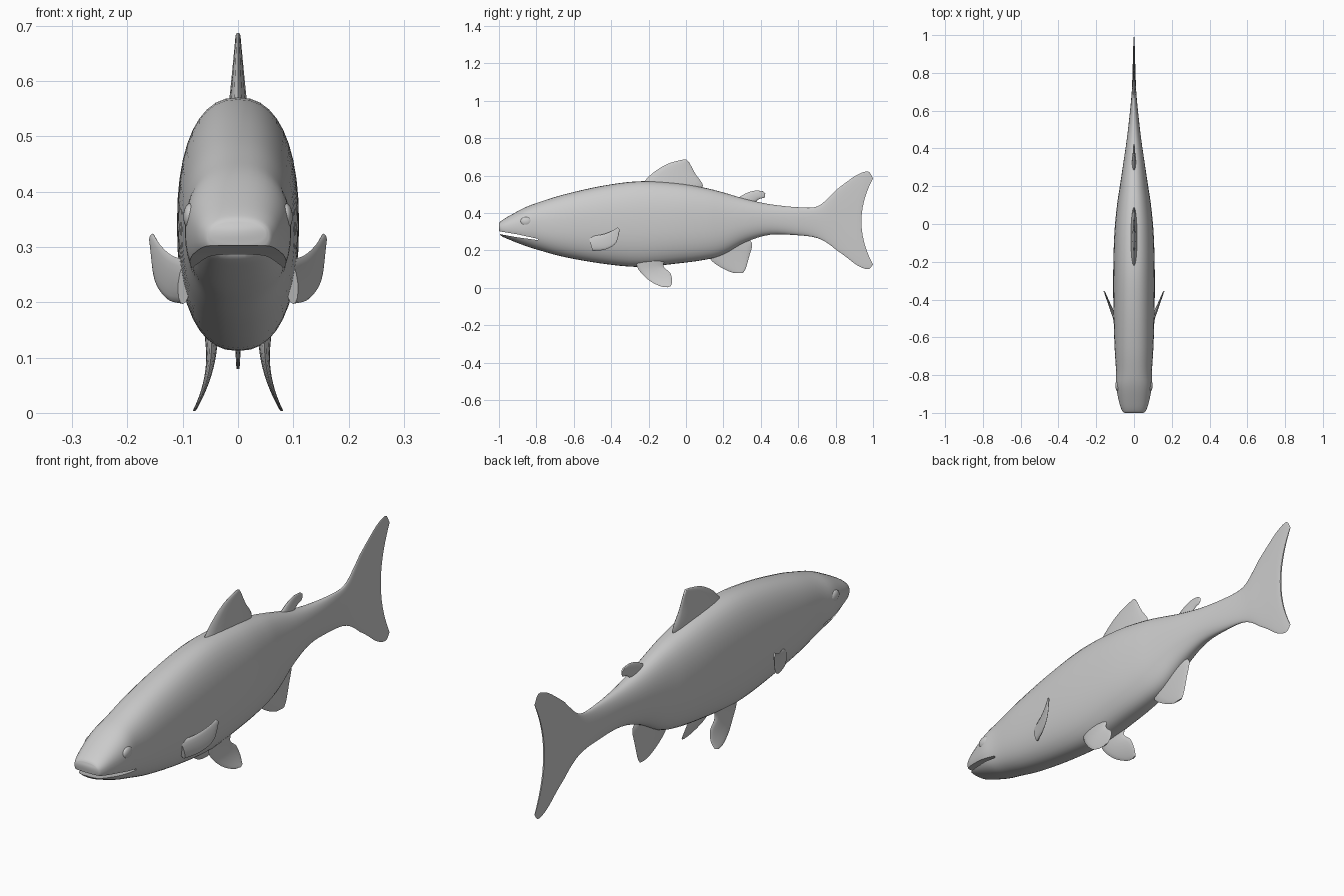
import bpy, bmesh
from math import sin, cos, pi
from mathutils import Vector

if "Cube" in bpy.data.objects:
    bpy.data.objects.remove(bpy.data.objects["Cube"])

grey = bpy.data.materials.new("plain grey")
grey.use_nodes = True
colour = (0.6, 0.6, 0.6, 1)
grey.diffuse_color = colour
grey.node_tree.nodes["Principled BSDF"].inputs["Base Color"].default_value = colour


def spline(points, steps):
    """Smooth curve through all the points, in any number of dimensions."""
    pts = [Vector(p) for p in points]
    pts = [2 * pts[0] - pts[1]] + pts + [2 * pts[-1] - pts[-2]]
    curve = []
    for a, b, c, d in zip(pts, pts[1:], pts[2:], pts[3:]):
        for k in range(steps):
            t = k / steps
            curve.append(b + (c - a) * t / 2
                         + (2 * a - 5 * b + 4 * c - d) * t * t / 2
                         + (3 * b - a - 3 * c + d) * t ** 3 / 2)
    return curve + [pts[-2]]


def loft(name, rings):
    """Skin closed rings; each cap is a strip of quads joining its two sides."""
    bm = bmesh.new()
    rows = [[bm.verts.new(p) for p in ring] for ring in rings]
    n = len(rows[0])
    for a, b in zip(rows, rows[1:]):
        for i in range(n):
            j = (i + 1) % n
            bm.faces.new((a[i], a[j], b[j], b[i]))
    for row in (rows[0], rows[-1]):
        for i in range(n // 2):
            corners = [row[i], row[i + 1], row[n - i - 1], row[(n - i) % n]]
            bm.faces.new(list(dict.fromkeys(corners)))
    bmesh.ops.recalc_face_normals(bm, faces=bm.faces)
    mesh = bpy.data.meshes.new(name)
    bm.to_mesh(mesh)
    bm.free()
    obj = bpy.data.objects.new(name, mesh)
    bpy.context.collection.objects.link(obj)
    mesh.materials.append(grey)
    return obj


def activate(obj):
    bpy.ops.object.select_all(action="DESELECT")
    obj.select_set(True)
    bpy.context.view_layer.objects.active = obj


def smooth(obj, angle=0.8):
    activate(obj)
    bpy.ops.object.shade_smooth_by_angle(angle=angle)


def mirror(obj):
    obj.modifiers.new("both sides", "MIRROR").use_axis = (True, False, False)


def fin(name, lead, trail, root, tip, side=lambda y, z: 0):
    """Lens-shaped sections between a leading and a trailing edge (y, z)."""
    front, back = spline(lead, 5), spline(trail, 5)
    rings = []
    for k, (a, b) in enumerate(zip(front, back)):
        t = k / (len(front) - 1)
        thick = tip + (root - tip) * (1 - t) ** 2
        ring = []
        for i in range(16):
            angle = 2 * pi * i / 16
            y, z = a.lerp(b, (1 - cos(angle)) / 2)
            ring.append((side(y, z) + thick * sin(angle), y, z))
        rings.append(ring)
    obj = loft(name, rings)
    smooth(obj)
    return obj


# Body and tail in one skin: length position, top, bottom, half width
stations = [
    (-1, .345, .305, .05), (-.99, .357, .28, .062), (-.95, .382, .26, .077),
    (-.86, .43, .225, .095), (-.78, .46, .2, .095), (-.65, .5, .165, .103),
    (-.45, .545, .13, .109), (-.25, .57, .112, .11), (-.05, .56, .13, .104),
    (.1, .535, .15, .09), (.2, .51, .178, .075), (.32, .475, .245, .057),
    (.45, .447, .284, .038), (.6, .431, .281, .021), (.7, .435, .267, .012),
    (.77, .49, .23, .009), (.83, .555, .175, .007), (.88, .605, .12, .006),
    (.92, .622, .1, .005), (.938, .585, .125, .003),
]
rings = []
for y, top, bottom, width in spline(stations, 4):
    power = 2 / (2.35 - 0.3 * max(0, y))
    sweep = 0.062 * max(0, (y - 0.8) / 0.138)
    ring = []
    for i in range(40):
        angle = 2 * pi * i / 40
        s, c = sin(angle), cos(angle)
        x = width * abs(s) ** power * (1 if s > 0 else -1)
        h = abs(c) ** power * (1 if c > 0 else -1)
        ring.append((x, y + sweep * h * h, (top + bottom) / 2 + h * (top - bottom) / 2))
    rings.append(ring)
body = loft("body_and_tail", rings)

# Mouth slit cut through the snout
slit = [(-1.1, .32), (-1, .303), (-.9, .286), (-.79, .262),
        (-.79, .255), (-.9, .27), (-1, .288), (-1.1, .3)]
cutter = loft("mouth_cutter", [[(x, y, z) for y, z in slit] for x in (-.2, .2)])
cut = body.modifiers.new("mouth", "BOOLEAN")
cut.operation, cut.object, cut.solver = "DIFFERENCE", cutter, "EXACT"
activate(body)
bpy.ops.object.modifier_apply(modifier=cut.name)
bpy.data.objects.remove(cutter)
smooth(body)

# Low eye bumps
bpy.ops.mesh.primitive_uv_sphere_add(segments=20, ring_count=12, radius=1,
                                     location=(.086, -.855, .355))
eye = bpy.context.object
eye.name = "eyes"
eye.scale = (.013, .03, .024)
bpy.ops.object.transform_apply(location=True, scale=True)
eye.data.materials.append(grey)
smooth(eye)
mirror(eye)

# Fins on the centre line
fin("dorsal_fin",
    [(-.25, .54), (-.18, .612), (-.1, .662), (-.02, .685), (0, .686)],
    [(.06, .5), (.09, .548), (.05, .61), (.02, .665), (.005, .684)], .022, .004)
fin("adipose_fin",
    [(.26, .47), (.32, .505), (.37, .52), (.41, .517)],
    [(.35, .44), (.39, .474), (.42, .483), (.424, .505)], .012, .004)
fin("anal_fin",
    [(.11, .19), (.14, .142), (.2, .102), (.25, .081), (.27, .079)],
    [(.32, .27), (.354, .235), (.337, .165), (.32, .105), (.305, .08)], .014, .003)

# Paired fins, splayed outwards
mirror(fin("pelvic_fins",
           [(-.27, .15), (-.255, .1), (-.2, .042), (-.14, .01), (-.1, .003)],
           [(-.11, .16), (-.12, .115), (-.085, .08), (-.074, .04), (-.08, .01)],
           .014, .003, lambda y, z: .048 + 2.3 * max(0, .12 - z) ** 2))
mirror(fin("pectoral_fins",
           [(-.52, .275), (-.45, .285), (-.4, .303), (-.365, .324)],
           [(-.5, .197), (-.43, .206), (-.375, .24), (-.354, .31)],
           .012, .004, lambda y, z: .158 + .4 * (y + .355)))
